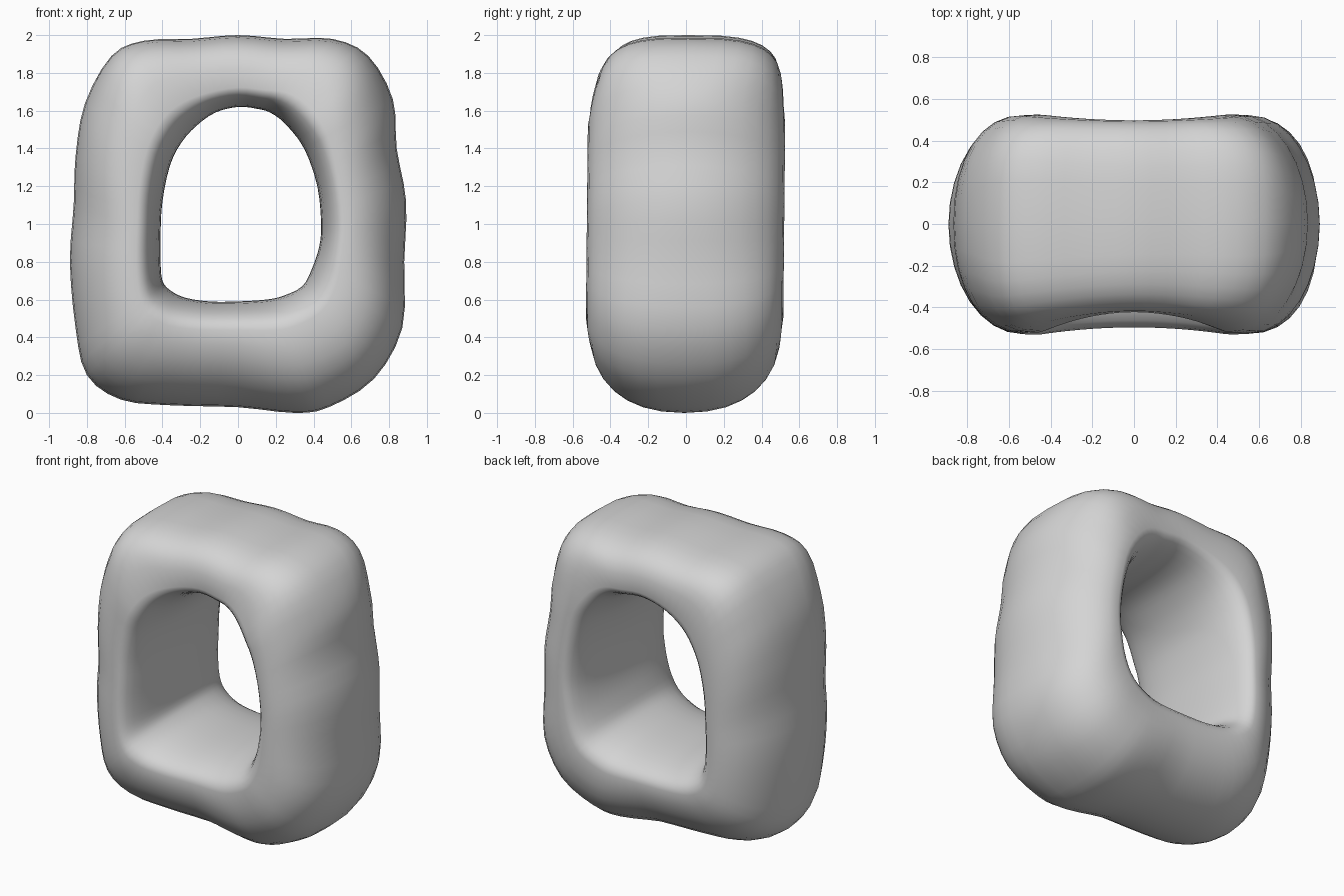
import bpy, bmesh, math
from mathutils import Vector

cube = bpy.data.objects.get("Cube")
if cube:
    bpy.data.objects.remove(cube, do_unlink=True)

# Paired outline points of the ring: outer x, z and inner x, z
OUTLINE = [
    (.89, 1.12, .44, 1), (.84, 1.4, .42, 1.2), (.82, 1.66, .35, 1.4),
    (.69, 1.89, .25, 1.53), (.5, 1.98, .17, 1.59), (.25, 1.98, .1, 1.61),
    (0, 2, 0, 1.62), (-.25, 1.98, -.12, 1.59), (-.5, 1.97, -.22, 1.52),
    (-.67, 1.89, -.3, 1.43), (-.81, 1.64, -.36, 1.31), (-.86, 1.36, -.4, 1.12),
    (-.87, 1.1, -.41, .95), (-.89, .8, -.41, .8), (-.86, .45, -.4, .7),
    (-.8, .2, -.36, .65), (-.62, .07, -.28, .61), (-.35, .04, -.15, .59),
    (0, .03, 0, .59), (.3, 0, .15, .6), (.48, .03, .24, .62),
    (.72, .18, .34, .67), (.87, .45, .39, .76), (.88, .8, .43, .88),
]
STEPS = 3      # smooth steps between outline points
SIDES = 32     # points round the cross-section
PEAK = .27     # where the section is deepest, from inner to outer edge


def spline(a, b, c, d, t):
    """Smooth curve from b to c."""
    return b + (c - a) * t / 2 + (a - b * 2.5 + c * 2 - d / 2) * t**2 \
        + ((b - c) * 1.5 + (d - a) / 2) * t**3


def power(value, exponent):
    return math.copysign(abs(value) ** exponent, value)


def section(outer, inner):
    """Rounded cross-section, squarer along the top and shallower mid-span."""
    crest = inner.lerp(outer, PEAK)
    middle = max(0, 1 - (crest.x / .45) ** 2)
    top = max(0, outer.y - 1)
    outer_square = 2 + 4 * max(0, outer.y - 1.7) + .9 * max(0, outer.x * (1 - outer.y))
    front = .525 - middle * (.035 + .06 * top)
    back = .52 - middle * (.02 + .01 * top)
    for i in range(SIDES):
        angle = math.tau * i / SIDES
        outside = math.cos(angle) > 0
        exponent = 2 / (outer_square if outside else 2.2)
        across = power(math.cos(angle), exponent)
        along = power(math.sin(angle), exponent)
        point = crest.lerp(outer if outside else inner, abs(across))
        lean = .01 * (point.y - 1)
        yield point.x, along * (back if along > 0 else front) + lean, point.y


# Loft the sections into a closed ring
bm = bmesh.new()
points = [Vector(p) for p in OUTLINE]
count = len(points)
rings = []
for k in range(count):
    near = [points[(k + j) % count] for j in (-1, 0, 1, 2)]
    for s in range(STEPS):
        p = spline(*near, s / STEPS)
        rings.append([bm.verts.new(co) for co in section(Vector(p[:2]), Vector(p[2:]))])
for k, ring in enumerate(rings):
    following = rings[(k + 1) % len(rings)]
    for i in range(SIDES):
        j = (i + 1) % SIDES
        bm.faces.new((ring[i], ring[j], following[j], following[i]))
bmesh.ops.recalc_face_normals(bm, faces=bm.faces)
mesh = bpy.data.meshes.new("soft_square_ring")
bm.to_mesh(mesh)
bm.free()
mesh.shade_smooth()

# Plain grey material
grey = bpy.data.materials.new("light grey")
grey.use_nodes = True
colour = (.66, .66, .66, 1)
grey.diffuse_color = colour
grey.node_tree.nodes["Principled BSDF"].inputs["Base Color"].default_value = colour
mesh.materials.append(grey)
ring_object = bpy.data.objects.new("soft_square_ring", mesh)
bpy.context.collection.objects.link(ring_object)
